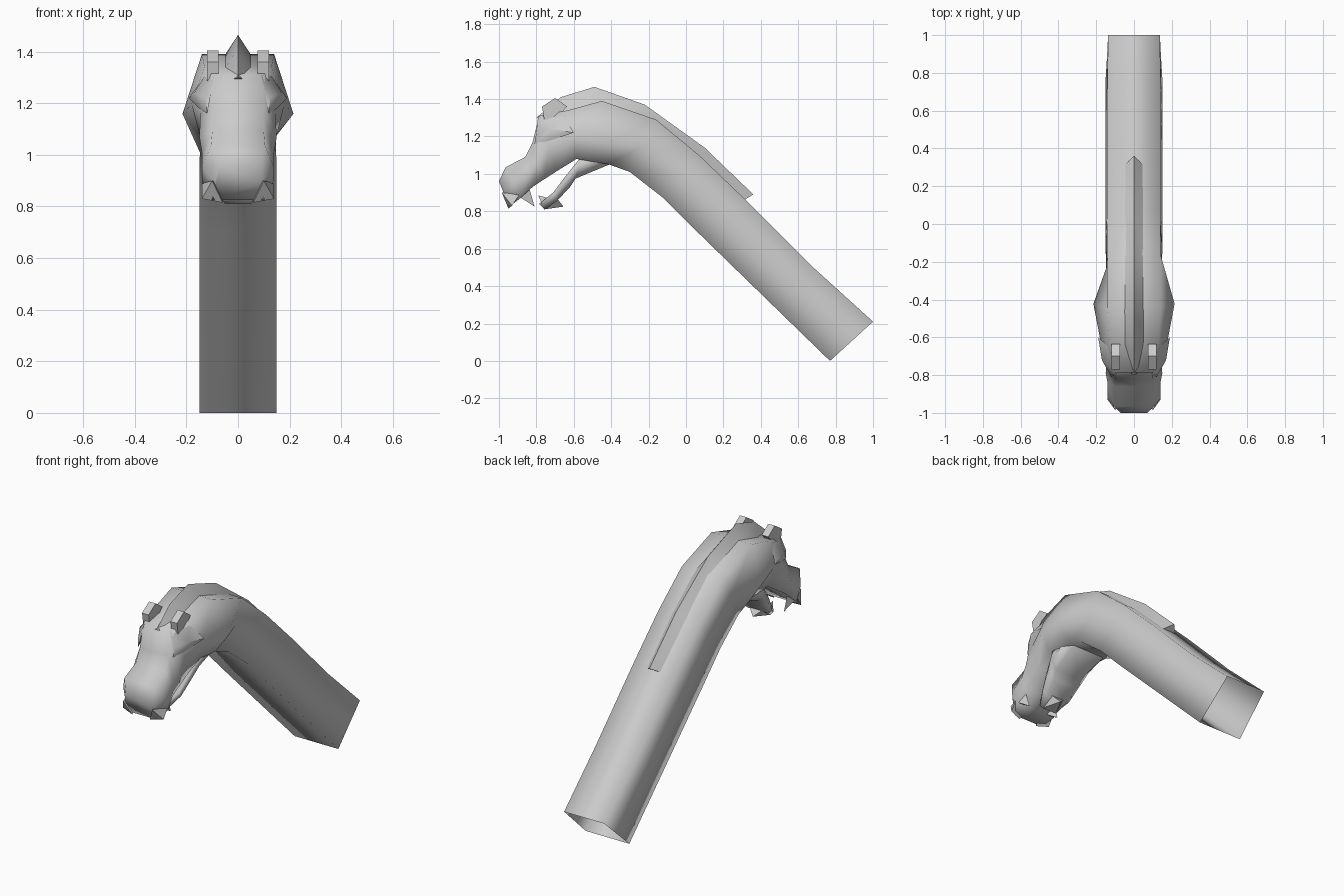
import bpy, bmesh, math
from mathutils import Vector

if "Cube" in bpy.data.objects:
    bpy.data.objects.remove(bpy.data.objects["Cube"])


def finish(bm, name, angle=180):
    bmesh.ops.recalc_face_normals(bm, faces=bm.faces)
    me = bpy.data.meshes.new(name)
    bm.to_mesh(me)
    bm.free()
    ob = bpy.data.objects.new(name, me)
    bpy.context.collection.objects.link(ob)
    bpy.ops.object.select_all(action='DESELECT')
    ob.select_set(True)
    bpy.context.view_layer.objects.active = ob
    bpy.ops.object.shade_smooth_by_angle(angle=math.radians(angle))
    return ob


def loft(name, rings, cap_start=True, cap_end=True, angle=180):
    bm = bmesh.new()
    loops = [[bm.verts.new(p) for p in r] for r in rings]
    n = len(loops[0])
    for a, b in zip(loops, loops[1:]):
        for i in range(n):
            j = (i + 1) % n
            bm.faces.new((a[i], a[j], b[j], b[i]))
    if cap_start:
        bm.faces.new(loops[0])
    if cap_end:
        bm.faces.new(loops[-1])
    return finish(bm, name, angle)


def hull(name, pts, angle=40):
    bm = bmesh.new()
    for p in pts:
        bm.verts.new(p)
    res = bmesh.ops.convex_hull(bm, input=bm.verts)
    junk = [v for v in res['geom_interior'] if isinstance(v, bmesh.types.BMVert)]
    bmesh.ops.delete(bm, geom=junk, context='VERTS')
    return finish(bm, name, angle)


def six_ring(top, bot, wt, wm, wb, t=0.5):
    """Six-sided section: top, middle and bottom half-widths, mirrored."""
    mid = Vector(top).lerp(Vector(bot), t)
    half = [(wt, *top), (wm, *mid), (wb, *bot)]
    return half + [(-x, y, z) for x, y, z in reversed(half)]


# neck, skull and upper jaw in one skin, open at the neck end
body = [
    ((1.0, .21), (.77, 0), .137, .143, .15),
    ((.68, .50), (.42, .34), .142, .146, .15),
    ((.32, .86), (.05, .70), .142, .146, .15),
    ((.07, 1.10), (-.12, .87), .142, .146, .15),
    ((-.16, 1.29), (-.30, 1.01), .14, .146, .148),
    ((-.45, 1.39), (-.41, 1.05), .14, .215, .13, .68),
    ((-.63, 1.34), (-.585, 1.08), .13, .18, .15, .55),
    ((-.785, 1.31), (-.69, 1.015), .10, .145, .135, .5),
    ((-.82, 1.17), (-.76, .97), .10, .15, .13),
    ((-.86, 1.09), (-.82, .93), .10, .14, .125),
    ((-.965, 1.035), (-.885, .87), .105, .14, .14),
    ((-1.0, .96), (-.945, .825), .07, .09, .10),
]
loft("neck_and_head", [six_ring(*r) for r in body], cap_start=False)

# lower jaw
jaw = [
    ((-.42, 1.12), (-.41, 1.05), .12, .14, .11),
    ((-.57, 1.08), (-.59, .975), .13, .14, .09),
    ((-.65, .98), (-.62, .93), .11, .12, .08),
    ((-.71, .90), (-.69, .855), .09, .10, .07),
    ((-.785, .84), (-.755, .81), .05, .06, .05),
]
loft("lower_jaw", [six_ring(*r) for r in jaw])
hull("chin_tuft", [(.05, -.76, .81), (-.05, -.76, .81), (.05, -.69, .87),
                   (-.05, -.69, .87), (0, -.655, .825)])

# triangular crest along the back of the neck: apex, base, half-width
crest = [
    ((.36, .89), (.31, .86), .05),
    ((.10, 1.14), (.06, 1.10), .055),
    ((-.22, 1.37), (-.16, 1.28), .055),
    ((-.49, 1.465), (-.45, 1.38), .055),
    ((-.67, 1.41), (-.63, 1.33), .055),
    ((-.80, 1.30), (-.78, 1.29), .03),
]
loft("crest", [[(0, *a), (w, *b), (-w, *b)] for a, b, w in crest], angle=50)

# paired ears, brows, fangs and jaw teeth
ear = [(-.77, 1.36), (-.70, 1.405), (-.635, 1.36), (-.72, 1.27), (-.755, 1.27)]
for side, s in (("right", 1), ("left", -1)):
    hull("ear_" + side, [(s * x, y, z) for x in (.075, .12) for y, z in ear], 50)
    hull("brow_" + side, [(s * x, y, z) for x, y, z in (
        (.09, -.79, 1.31), (.125, -.80, 1.22), (.17, -.72, 1.24),
        (.19, -.60, 1.22), (.12, -.66, 1.32), (.12, -.81, 1.16),
        (.15, -.72, 1.18))], 50)
    hull("fang_" + side, [(s * x, y, z) for x, y, z in (
        (.08, -.91, .89), (.135, -.91, .89), (.11, -.84, .93),
        (.105, -.81, .825))])
    hull("jaw_tooth_" + side, [(s * x, y, z) for x, y, z in (
        (.03, -.77, .835), (.06, -.77, .835), (.045, -.73, .87),
        (.045, -.79, .885))])
    hull("lip_" + side, [(s * x, y, z) for x, y, z in (
        (.14, -.89, .89), (.10, -.985, .90), (.14, -.93, .83),
        (.06, -.95, .815), (.06, -.90, .88))], 60)
